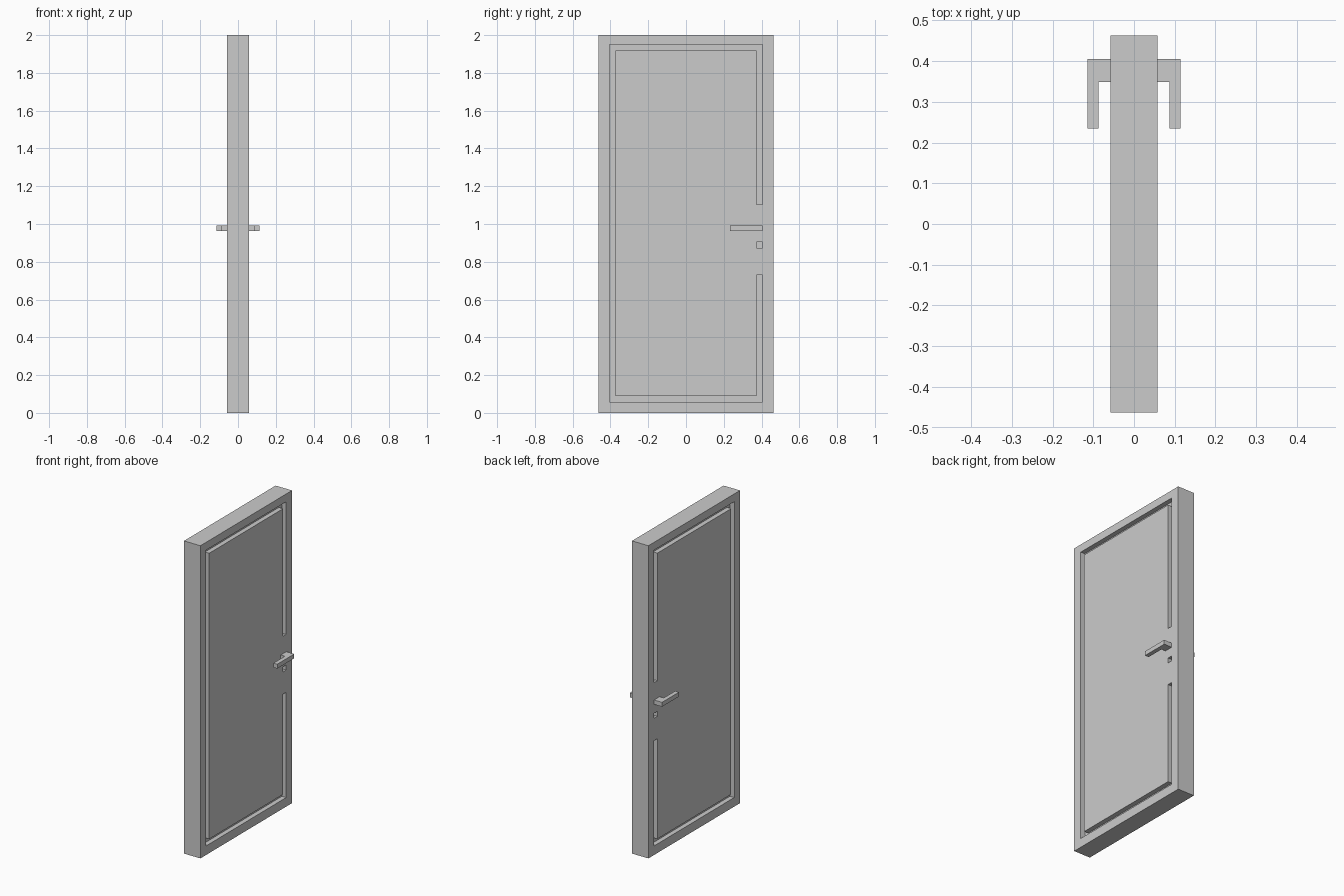
import bpy, bmesh
from mathutils import Vector

if "Cube" in bpy.data.objects:
    bpy.data.objects.remove(bpy.data.objects["Cube"])

HALF_T, HALF_W, HEIGHT = 0.058, 0.463, 2.0   # door slab
DEPTH = 0.03                                 # groove depth


def prism(name, points, offset):
    """Extrude a flat 3D outline along an offset vector."""
    bm = bmesh.new()
    face = bm.faces.new([bm.verts.new(p) for p in points])
    ext = bmesh.ops.extrude_face_region(bm, geom=[face])["geom"]
    verts = [v for v in ext if isinstance(v, bmesh.types.BMVert)]
    bmesh.ops.translate(bm, verts=verts, vec=Vector(offset))
    bmesh.ops.recalc_face_normals(bm, faces=bm.faces)
    mesh = bpy.data.meshes.new(name)
    bm.to_mesh(mesh)
    bm.free()
    obj = bpy.data.objects.new(name, mesh)
    bpy.context.collection.objects.link(obj)
    return obj


def rect(a0, a1, b0, b1):
    return [(a0, b0), (a1, b0), (a1, b1), (a0, b1)]


def apply_modifier(obj, mod):
    bpy.context.view_layer.objects.active = obj
    bpy.ops.object.modifier_apply(modifier=mod.name)


# Door slab
slab = prism("door_slab",
             [(-HALF_T, y, z) for y, z in rect(-HALF_W, HALF_W, 0, HEIGHT)],
             (2 * HALF_T, 0, 0))

# Decorative groove (open around the lock) and square keyhole, in y/z
yo0, yo1, yi0, yi1 = -0.405, 0.404, -0.374, 0.372
zo0, zo1, zi0, zi1 = 0.058, 1.95, 0.09, 1.918
gap0, gap1 = 0.731, 1.102
groove = [(yo1, gap1), (yo1, zo1), (yo0, zo1), (yo0, zo0), (yo1, zo0), (yo1, gap0),
          (yi1, gap0), (yi1, zi0), (yi0, zi0), (yi0, zi1), (yi1, zi1), (yi1, gap1)]
keyhole = rect(yi1, yo1, 0.874, 0.906)

# Carve both faces of the slab
for side in (1, -1):
    for outline in (groove, keyhole):
        cutter = prism("cutter", [(side * (HALF_T - DEPTH), y, z) for y, z in outline],
                       (side * 0.1, 0, 0))
        cutter.hide_render = True
        mod = slab.modifiers.new("carve", 'BOOLEAN')
        mod.operation = 'DIFFERENCE'
        mod.solver = 'EXACT'
        mod.object = cutter
        apply_modifier(slab, mod)
        bpy.data.objects.remove(cutter, do_unlink=True)

# L-shaped lever handles, mirrored to the other face
lever = [(HALF_T, 0.349), (0.087, 0.349), (0.087, 0.234),
         (0.114, 0.234), (0.114, 0.405), (HALF_T, 0.405)]
handle = prism("lever_handles", [(x, y, 0.963) for x, y in lever], (0, 0, 0.028))
mirror = handle.modifiers.new("mirror", 'MIRROR')
mirror.use_axis = (True, False, False)
apply_modifier(handle, mirror)
